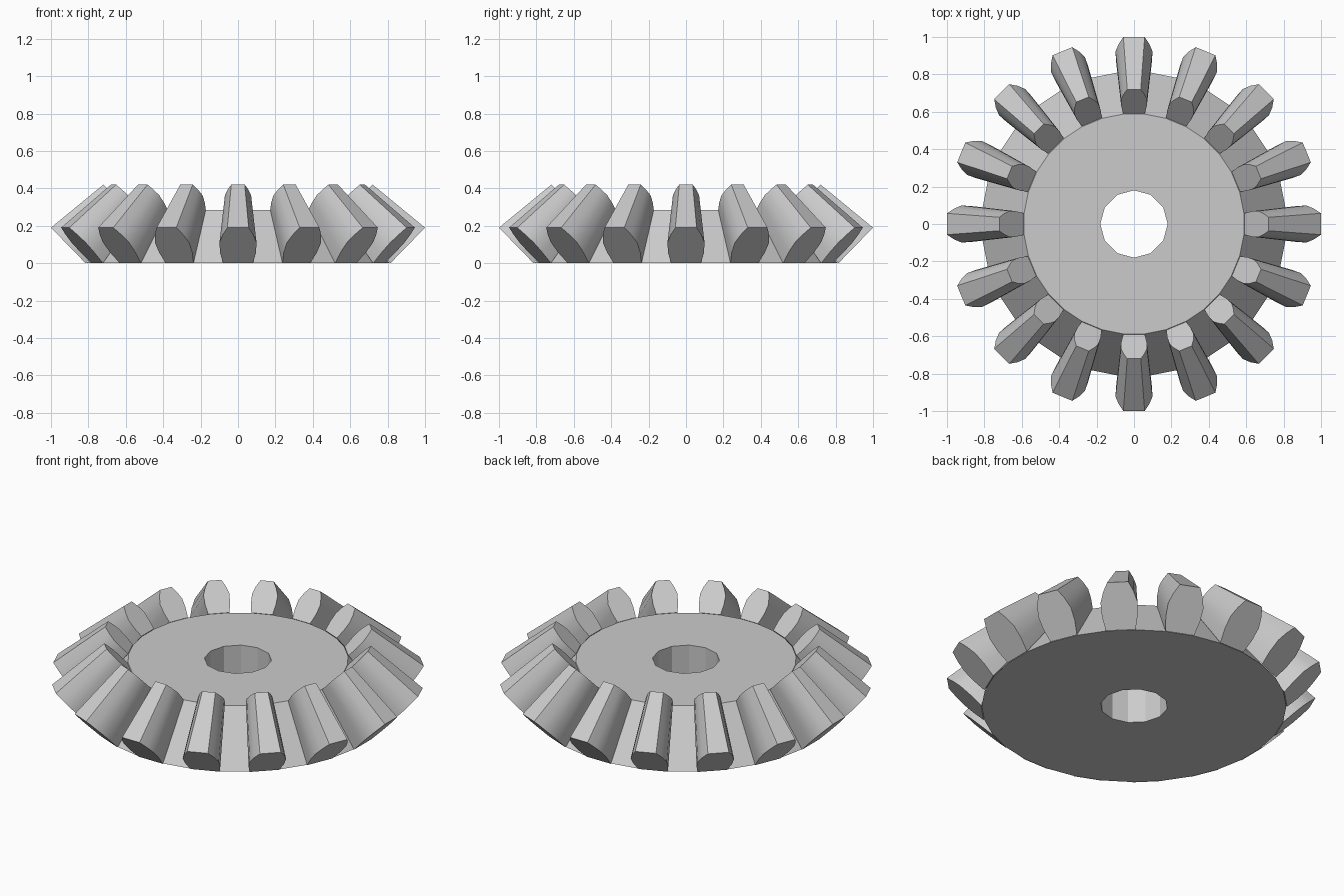
import bpy, bmesh, math

cube = bpy.data.objects.get("Cube")
if cube:
    bpy.data.objects.remove(cube, do_unlink=True)

TEETH = 16
HEIGHT = 0.285
OUTER_ROOT, OUTER_TIP = (0.815, 0.0), (1.0, 0.19)     # radius, height
INNER_ROOT, INNER_TIP = (0.59, HEIGHT), (0.72, 0.42)
# tooth flank: fraction of tooth depth, half width at outer end, at inner end
FLANK = [(0, 0.08, 0.058), (0.3, 0.096, 0.068), (0.58, 0.099, 0.07),
         (0.8, 0.082, 0.056), (1, 0.057, 0.036)]

steel = bpy.data.materials.new("light grey metal")
steel.use_nodes = True
steel.diffuse_color = (0.6, 0.6, 0.6, 1)
steel.node_tree.nodes["Principled BSDF"].inputs["Base Color"].default_value = (0.6, 0.6, 0.6, 1)


def finish(bm, name):
    bmesh.ops.recalc_face_normals(bm, faces=bm.faces)
    mesh = bpy.data.meshes.new(name)
    bm.to_mesh(mesh)
    bm.free()
    mesh.materials.append(steel)
    obj = bpy.data.objects.new(name, mesh)
    bpy.context.collection.objects.link(obj)
    return obj


def ring(bm, radius, z, angles):
    verts = [bm.verts.new((radius * math.cos(a), radius * math.sin(a), z)) for a in angles]
    return verts, [bm.edges.new((v, verts[i - 1])) for i, v in enumerate(verts)]


def wall(bm, low, high):
    for i in range(len(low)):
        bm.faces.new((low[i - 1], low[i], high[i], high[i - 1]))


# Conical body with a bore; rim corners lie at the tooth roots
bm = bmesh.new()
rim = [math.tau * i / TEETH + s * 0.1 for i in range(TEETH) for s in (-1, 1)]
bore = [math.tau * i / 12 for i in range(12)]
low_rim, low_rim_edges = ring(bm, *OUTER_ROOT, rim)
top_rim, top_rim_edges = ring(bm, *INNER_ROOT, rim)
low_bore, low_bore_edges = ring(bm, 0.18, 0, bore)
top_bore, top_bore_edges = ring(bm, 0.18, HEIGHT, bore)
wall(bm, low_rim, top_rim)
wall(bm, low_bore, top_bore)
bmesh.ops.triangle_fill(bm, edges=low_rim_edges + low_bore_edges, use_beauty=True)
bmesh.ops.triangle_fill(bm, edges=top_rim_edges + top_bore_edges, use_beauty=True)
finish(bm, "gear_body")


# One barrel-shaped tapering tooth, pointing along +x
def tooth_end(bm, root, tip, column):
    def point(row, side):
        t = row[0]
        return bm.verts.new((root[0] + (tip[0] - root[0]) * t, side * row[column],
                             root[1] + (tip[1] - root[1]) * t))
    return [point(r, 1) for r in FLANK] + [point(r, -1) for r in reversed(FLANK)]


bm = bmesh.new()
outer = tooth_end(bm, OUTER_ROOT, OUTER_TIP, 1)
inner = tooth_end(bm, INNER_ROOT, INNER_TIP, 2)
wall(bm, outer, inner)
bm.faces.new(outer)
bm.faces.new(inner)
tooth = finish(bm, "tooth_1")
bpy.ops.object.select_all(action="DESELECT")
tooth.select_set(True)
bpy.context.view_layer.objects.active = tooth
bpy.ops.object.shade_smooth_by_angle(angle=math.radians(30))

# Remaining teeth around the cone
for i in range(1, TEETH):
    copy = tooth.copy()
    copy.name = f"tooth_{i + 1}"
    copy.rotation_euler.z = math.tau * i / TEETH
    bpy.context.collection.objects.link(copy)
